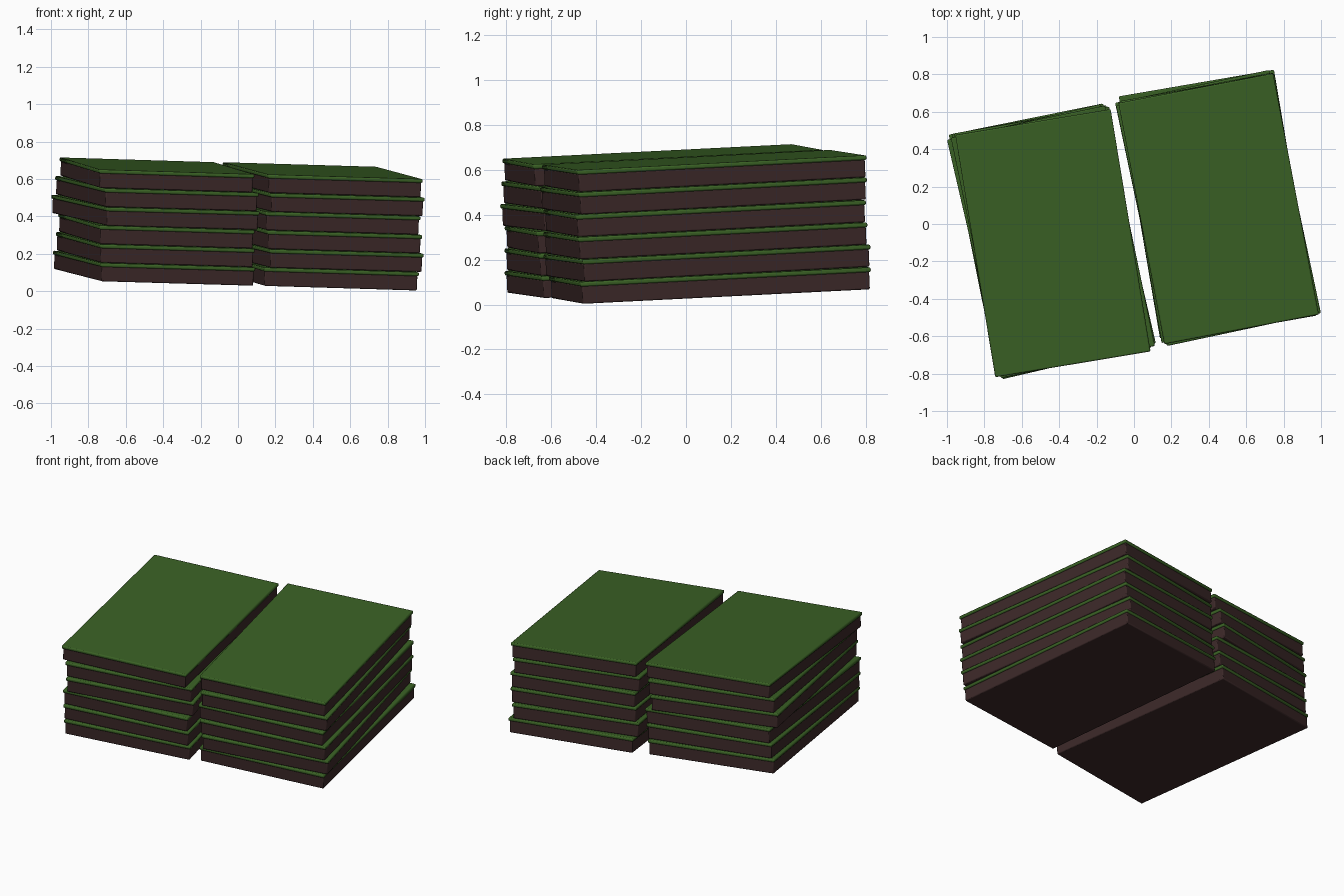
import bpy
from math import radians
from mathutils import Matrix, Vector

cube = bpy.data.objects.get("Cube")
if cube:
    bpy.data.objects.remove(cube, do_unlink=True)


def make_material(name, color):
    mat = bpy.data.materials.new(name)
    mat.use_nodes = True
    mat.diffuse_color = (*color, 1)
    bsdf = mat.node_tree.nodes["Principled BSDF"]
    bsdf.inputs["Base Color"].default_value = (*color, 1)
    bsdf.inputs["Roughness"].default_value = 0.9
    return mat


GRASS = make_material("grass green", (0.042, 0.12, 0.018))
SOIL = make_material("soil brown", (0.044, 0.021, 0.021))

WIDTH, LENGTH, PITCH = 0.842, 1.314, 0.1
GRASS_T, SOIL_T = 0.021, 0.077
BASE_Z = 0.058

# The whole stack rests on a slight slope
SLOPE = Vector((0.038, -0.044, 1))
TILT = Vector((0, 0, 1)).rotation_difference(SLOPE).to_matrix().to_4x4()


def slab(name, size, matrix, top, mat, bevel):
    """Rounded box whose upper face lies at local height top."""
    bpy.ops.mesh.primitive_cube_add(size=1)
    obj = bpy.context.object
    obj.name = name
    box = Matrix.Translation((0, 0, top - size[2] / 2)) @ Matrix.Diagonal((*size, 1))
    obj.data.transform(box)
    obj.data.materials.append(mat)
    mod = obj.modifiers.new("soft edges", "BEVEL")
    mod.width, mod.segments = bevel, 2
    bpy.ops.object.shade_smooth_by_angle(angle=radians(40))
    obj.matrix_world = matrix


# Centre x, centre y and turn in degrees of each turf, bottom to top
columns = {
    "right": [(-0.448, -0.083, 11.4), (-0.442, -0.088, 10.5), (-0.436, -0.091, 9.8),
              (-0.441, -0.095, 13.1), (-0.433, -0.096, 11.8), (-0.433, -0.103, 9.4)],
    "left": [(0.444, 0.106, 9.7), (0.447, 0.093, 12), (0.451, 0.086, 10.7),
             (0.449, 0.083, 10), (0.452, 0.077, 12), (0.453, 0.081, 10.8)],
}

# Two columns of turf slabs, each a soil block under a grass sheet
for side, layers in columns.items():
    for i, (x, y, turn) in enumerate(layers):
        z = BASE_Z + PITCH * (i + 1) - SLOPE.x * x - SLOPE.y * y
        place = (Matrix.Translation((x, y, z)) @ TILT
                 @ Matrix.Rotation(radians(turn), 4, "Z"))
        slab(f"{side}_grass_{i + 1}", (WIDTH, LENGTH, GRASS_T), place, 0, GRASS, 0.007)
        slab(f"{side}_soil_{i + 1}", (WIDTH - 0.014, LENGTH - 0.014, SOIL_T + 0.003),
             place, -GRASS_T + 0.003, SOIL, 0.006)
